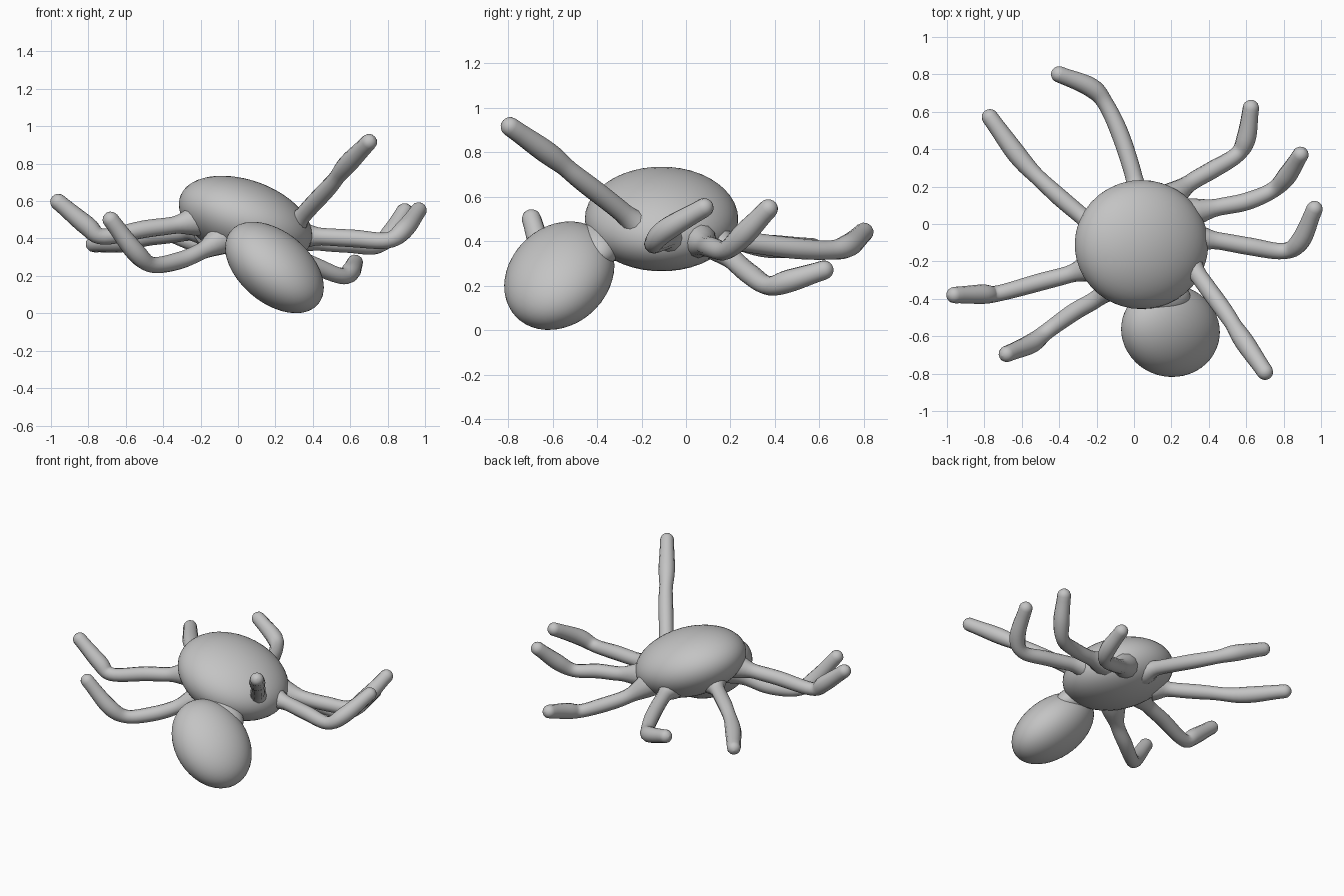
import bpy
import math
from mathutils import Matrix, Vector

cube = bpy.data.objects.get("Cube")
if cube:
    bpy.data.objects.remove(cube, do_unlink=True)

# One plain grey for the whole animal
GREY = (0.55, 0.55, 0.55, 1.0)
grey = bpy.data.materials.new("plain grey")
grey.use_nodes = True
grey.diffuse_color = GREY
grey.node_tree.nodes["Principled BSDF"].inputs["Base Color"].default_value = GREY


def ellipsoid(name, center, a, b, c):
    """Sphere stretched along three half-axis vectors."""
    bpy.ops.mesh.primitive_ico_sphere_add(subdivisions=4, radius=1)
    obj = bpy.context.object
    obj.name = name
    axes = Matrix((a, b, c)).transposed()
    obj.data.transform(Matrix.Translation(center) @ axes.to_4x4())
    obj.data.shade_smooth()
    obj.data.materials.append(grey)
    return obj


def spline_point(pts, i, t):
    """Smooth path through the control points."""
    p1, p2 = pts[i], pts[i + 1]
    p0 = pts[i - 1] if i else p1 * 2 - p2
    p3 = pts[i + 2] if i + 2 < len(pts) else p2 * 2 - p1
    return (p1 * 2 + (p2 - p0) * t + (p0 * 2 - p1 * 5 + p2 * 4 - p3) * t ** 2
            + (p1 * 3 - p0 - p2 * 3 + p3) * t ** 3) / 2


# Thickness from the flared root to the padded tip
WIDTHS = (0.085, 0.046, 0.047, 0.043, 0.052, 0.044)


def width_at(f):
    x = f * (len(WIDTHS) - 1)
    i = min(int(x), len(WIDTHS) - 2)
    s = x - i
    s = s * s * (3 - 2 * s)
    return WIDTHS[i] * (1 - s) + WIDTHS[i + 1] * s


def leg(name, path):
    """Round tube along the path, with a domed tip."""
    pts = [Vector(p) for p in path]
    spans, steps = len(pts) - 1, 6
    samples = []
    for k in range(spans * steps + 1):
        i = min(k // steps, spans - 1)
        samples.append((spline_point(pts, i, k / steps - i),
                        width_at(k / (spans * steps))))
    tip, r = samples[-1]
    out = (tip - samples[-2][0]).normalized()
    for k in range(1, 6):
        ang = math.radians(17.5 * k)
        samples.append((tip + out * r * math.sin(ang), r * math.cos(ang)))

    curve = bpy.data.curves.new(name, "CURVE")
    curve.dimensions = "3D"
    curve.bevel_depth = 1
    curve.bevel_resolution = 4
    curve.use_fill_caps = True
    line = curve.splines.new("POLY")
    line.points.add(len(samples) - 1)
    for point, (co, radius) in zip(line.points, samples):
        point.co = (*co, 1)
        point.radius = radius
    temp = bpy.data.objects.new(name + " path", curve)
    bpy.context.collection.objects.link(temp)
    bpy.context.view_layer.update()
    graph = bpy.context.evaluated_depsgraph_get()
    mesh = bpy.data.meshes.new_from_object(temp.evaluated_get(graph))
    bpy.data.objects.remove(temp, do_unlink=True)
    mesh.shade_smooth()
    mesh.materials.clear()
    mesh.materials.append(grey)
    bpy.context.collection.objects.link(bpy.data.objects.new(name, mesh))


# Tilted flat body, hanging head and the neck that joins them
ellipsoid("body", (0.04, -0.11, 0.5), (0.35, 0, -0.125), (0, 0.345, 0), (0.07, 0, 0.2))
ellipsoid("head", (0.195, -0.57, 0.245), (0.235, -0.025, -0.195),
          (0, 0.245, 0.01), (0.12, 0.03, 0.147))
ellipsoid("neck", (0.15, -0.39, 0.39), (0.15, 0, -0.06), (0, 0.1, 0), (0.02, 0, 0.085))

# Left legs, front to rear
leg("left_leg_front", [(.27, -.17, .43), (.37, -.31, .55), (.5, -.49, .69),
                       (.57, -.6, .78), (.7, -.79, .915)])
leg("left_leg_middle_front", [(.29, -.07, .42), (.45, -.09, .41), (.62, -.12, .4),
                              (.8, -.145, .39), (.89, -.09, .45), (.965, .08, .55)])
leg("left_leg_middle_rear", [(.26, .05, .41), (.45, .09, .38), (.6, .12, .37),
                             (.74, .18, .36), (.82, .26, .43), (.89, .37, .545)])
leg("left_leg_rear", [(.17, .12, .41), (.3, .22, .31), (.42, .29, .25),
                      (.55, .37, .2), (.6, .46, .22), (.625, .62, .27)])

# Right legs, front to rear
leg("right_leg_front", [(-.06, -.29, .41), (-.2, -.4, .33), (-.32, -.47, .28),
                        (-.46, -.57, .26), (-.55, -.64, .33), (-.68, -.695, .5)])
leg("right_leg_middle_front", [(-.2, -.22, .5), (-.35, -.27, .47), (-.5, -.31, .45),
                               (-.72, -.37, .41), (-.81, -.375, .47), (-.96, -.38, .595)])
leg("right_leg_middle_rear", [(-.19, -.03, .45), (-.3, .06, .43), (-.45, .19, .41),
                              (-.6, .34, .38), (-.77, .57, .37)])
leg("right_leg_rear", [(.02, .12, .42), (0, .25, .4), (-.07, .47, .37),
                       (-.15, .64, .36), (-.23, .73, .38), (-.4, .8, .44)])
